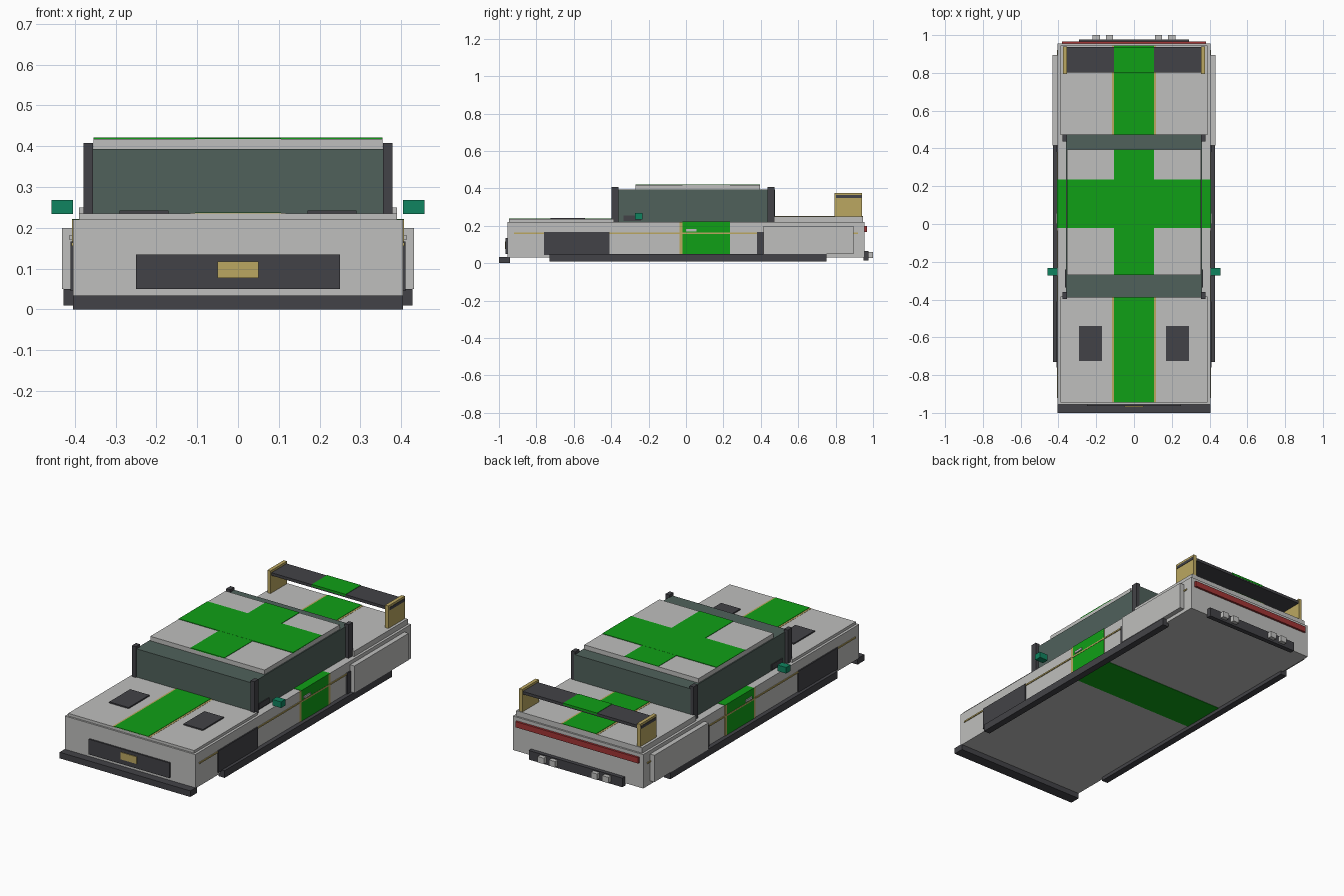
import bpy

default = bpy.data.objects.get("Cube")
if default:
    bpy.data.objects.remove(default, do_unlink=True)


def material(name, r, g, b):
    m = bpy.data.materials.new(name)
    m.use_nodes = True
    m.diffuse_color = (r, g, b, 1)
    m.node_tree.nodes["Principled BSDF"].inputs["Base Color"].default_value = (r, g, b, 1)
    return m


grey = material("pale grey paint", 0.52, 0.52, 0.51)
green = material("green paint", 0.005, 0.35, 0.008)
gold = material("gold trim", 0.50, 0.39, 0.12)
dark = material("dark trim", 0.055, 0.055, 0.063)
glass = material("tinted glass", 0.08, 0.12, 0.105)
teal = material("teal mirror", 0.005, 0.23, 0.115)
red = material("red light", 0.36, 0.035, 0.035)


def box(name, mat, x, y, z):
    """Box between the (low, high) limits on each axis."""
    limits = (x, y, z)
    bpy.ops.mesh.primitive_cube_add(size=1, location=[(a + b) / 2 for a, b in limits])
    ob = bpy.context.object
    ob.name = name
    ob.scale = [b - a for a, b in limits]
    bpy.ops.object.transform_apply(location=False, rotation=False, scale=True)
    ob.data.materials.append(mat)
    return ob


def wide(name, mat, half, y, z):
    """Box centred on x = 0."""
    return box(name, mat, (-half, half), y, z)


def pair(name, mat, x, y, z):
    """The same box on both sides."""
    box("left_" + name, mat, x, y, z)
    box("right_" + name, mat, (-x[1], -x[0]), y, z)


# Body, decks and the band wrapped round the middle
FRONT, BACK, TOP = -0.955, 0.955, 0.22
wide("body", grey, 0.404, (FRONT, BACK), (0.03, TOP))
wide("hood", grey, 0.39, (-0.945, -0.385), (TOP, 0.235))
wide("rear_deck", grey, 0.39, (0.47, 0.945), (TOP, 0.25))
wide("body_band", green, 0.407, (-0.02, 0.235), (0.028, TOP + 0.002))
pair("band_front_edge", gold, (0.40, 0.407), (-0.035, -0.02), (0.05, TOP))
pair("band_rear_edge", gold, (0.40, 0.407), (0.22, 0.236), (0.05, TOP))

# Centre stripe on hood and rear deck
for part, y, z in (("hood", (-0.945, -0.39), 0.235), ("deck", (0.475, 0.945), 0.25)):
    wide(part + "_stripe_trim", gold, 0.116, y, (z - 0.003, z + 0.001))
    wide(part + "_stripe", green, 0.105, y, (z - 0.003, z + 0.003))
pair("hood_vent", dark, (0.17, 0.29), (-0.725, -0.54), (0.23, 0.242))

# Cabin, roof and roof cross
wide("cabin_glass", glass, 0.36, (-0.39, 0.475), (TOP, 0.393))
wide("roof", grey, 0.354, (-0.27, 0.395), (0.39, 0.418))
wide("roof_cross_bar", green, 0.354, (-0.02, 0.235), (0.415, 0.421))
wide("roof_cross_stripe", green, 0.105, (-0.27, 0.395), (0.415, 0.4205))
pair("front_pillar", dark, (0.355, 0.379), (-0.397, -0.36), (TOP, 0.408))
pair("rear_pillar", dark, (0.355, 0.379), (0.437, 0.474), (TOP, 0.408))

# Mirrors
pair("mirror", teal, (0.404, 0.457), (-0.272, -0.233), (0.234, 0.268))
pair("mirror_mount", dark, (0.355, 0.364), (-0.335, -0.24), (0.225, 0.256))

# Side panels and trim
pair("sill", dark, (0.39, 0.428), (-0.73, 0.75), (0.01, 0.05))
pair("front_side_panel", dark, (0.40, 0.411), (-0.76, -0.41), (0.045, 0.167))
pair("side_intake", dark, (0.40, 0.411), (0.38, 0.43), (0.045, 0.167))
pair("rear_fender", grey, (0.40, 0.431), (0.415, 0.895), (0.05, 0.2))
pair("side_line", gold, (0.40, 0.4085), (-0.92, 0.92), (0.156, 0.164))
pair("door_handle", grey, (0.40, 0.413), (0.0, 0.057), (0.17, 0.183))

# Front end
wide("front_bumper", dark, 0.405, (-1.0, -0.94), (0.0, 0.034))
wide("grille", dark, 0.25, (-0.964, FRONT), (0.05, 0.135))
wide("front_plate", gold, 0.05, (-0.968, -0.96), (0.077, 0.117))

# Rear end
wide("tail_light", red, 0.38, (0.95, 0.967), (0.168, 0.2))
wide("rear_diffuser", dark, 0.29, (0.95, 0.977), (0.015, 0.066))
for place, x in (("inner", 0.13), ("outer", 0.20)):
    pair(place + "_exhaust", grey, (x - 0.019, x + 0.019), (0.96, 1.0), (0.027, 0.06))

# Wing
wide("wing_plank", dark, 0.377, (0.803, 0.937), (0.348, 0.364))
wide("wing_stripe", green, 0.105, (0.802, 0.938), (0.355, 0.366))
pair("wing_endplate", gold, (0.355, 0.375), (0.795, 0.94), (0.25, 0.376))
